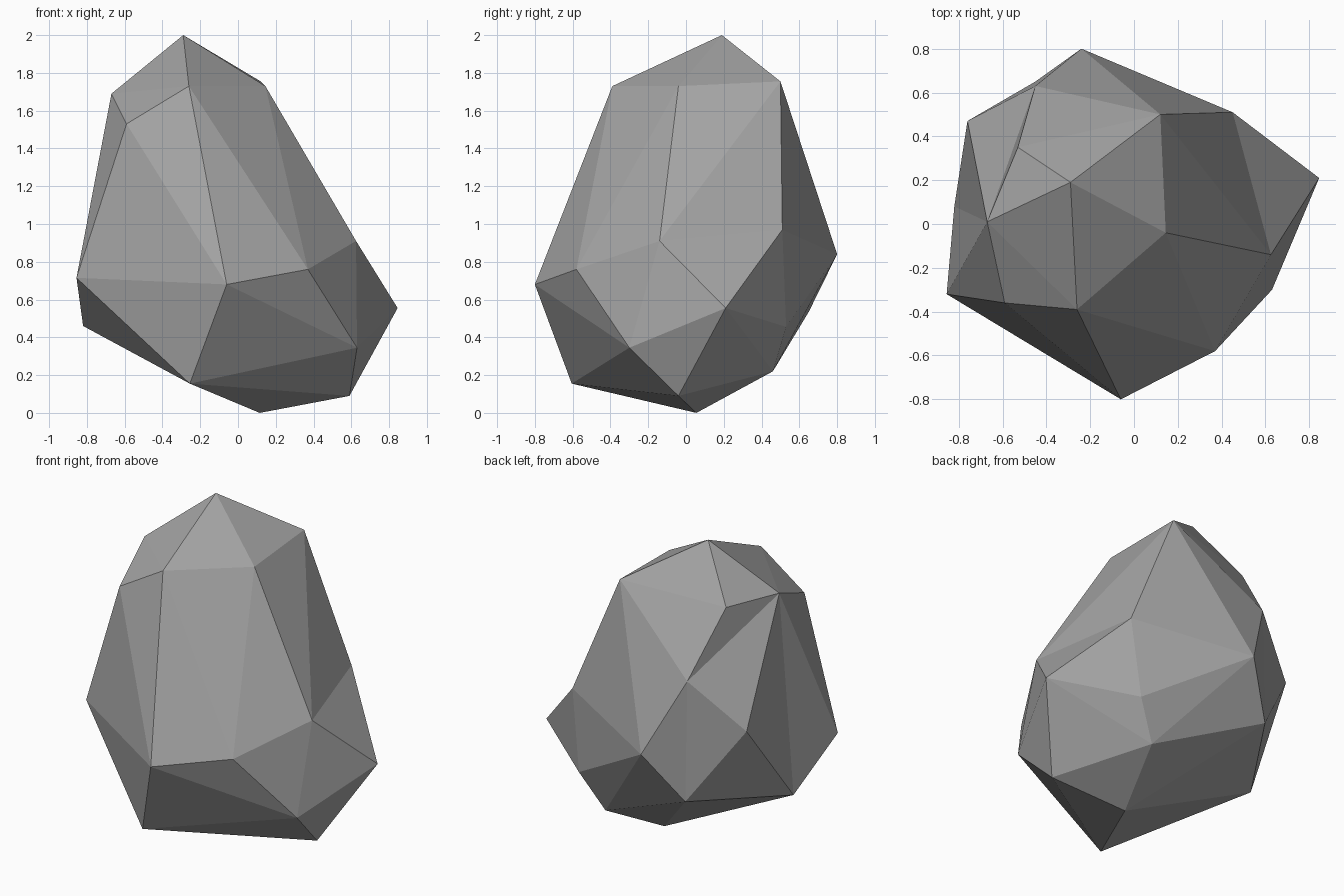
import bpy
import bmesh

if "Cube" in bpy.data.objects:
    bpy.data.objects.remove(bpy.data.objects["Cube"])

# Key corners of the boulder, grouped by height
CORNERS = {
    # crown
    "M": (-.29, .19, 2.0), "D": (.12, .50, 1.755), "L": (.145, -.04, 1.73),
    "K": (-.26, -.39, 1.73), "O": (-.67, .01, 1.69), "N": (-.53, .35, 1.69),
    "Q": (-.59, -.36, 1.53), "C": (-.45, .63, 1.30),
    # belly
    "B": (-.76, .47, 1.0), "E": (.45, .51, .97), "G": (.625, -.14, .91),
    "A": (-.24, .80, .84), "I": (.37, -.58, .76), "P": (-.855, -.32, .715),
    "J": (-.06, -.80, .68), "F": (.845, .21, .555), "W": (-.45, .65, .535),
    # foot
    "X": (.39, .53, .455), "R": (-.82, .08, .46), "H": (.63, -.30, .345),
    "V": (.25, .46, .22), "U": (-.255, -.605, .155), "S": (.59, -.04, .09),
    "T": (.115, .055, 0.0),
}

bm = bmesh.new()
corner = {name: bm.verts.new(co) for name, co in CORNERS.items()}
bmesh.ops.convex_hull(bm, input=list(bm.verts))


def dent(a, b):
    """Turn the ridge between two corners into a shallow hollow."""
    edge = bm.edges.get((corner[a], corner[b]))
    if edge and len(edge.link_faces) == 2:
        bmesh.utils.edge_rotate(edge, True)


# Shallow hollows chipped into the stone
for a, b in ("LF", "DF", "NB", "BP", "AB"):
    dent(a, b)

bmesh.ops.recalc_face_normals(bm, faces=list(bm.faces))
mesh = bpy.data.meshes.new("boulder")
bm.to_mesh(mesh)
bm.free()

# Flat grey stone
stone = bpy.data.materials.new("stone grey")
stone.diffuse_color = (.37, .37, .37, 1)
stone.use_nodes = True
stone.node_tree.nodes["Principled BSDF"].inputs["Base Color"].default_value = stone.diffuse_color
mesh.materials.append(stone)
for face in mesh.polygons:
    face.use_smooth = False

boulder = bpy.data.objects.new("boulder", mesh)
bpy.context.collection.objects.link(boulder)
